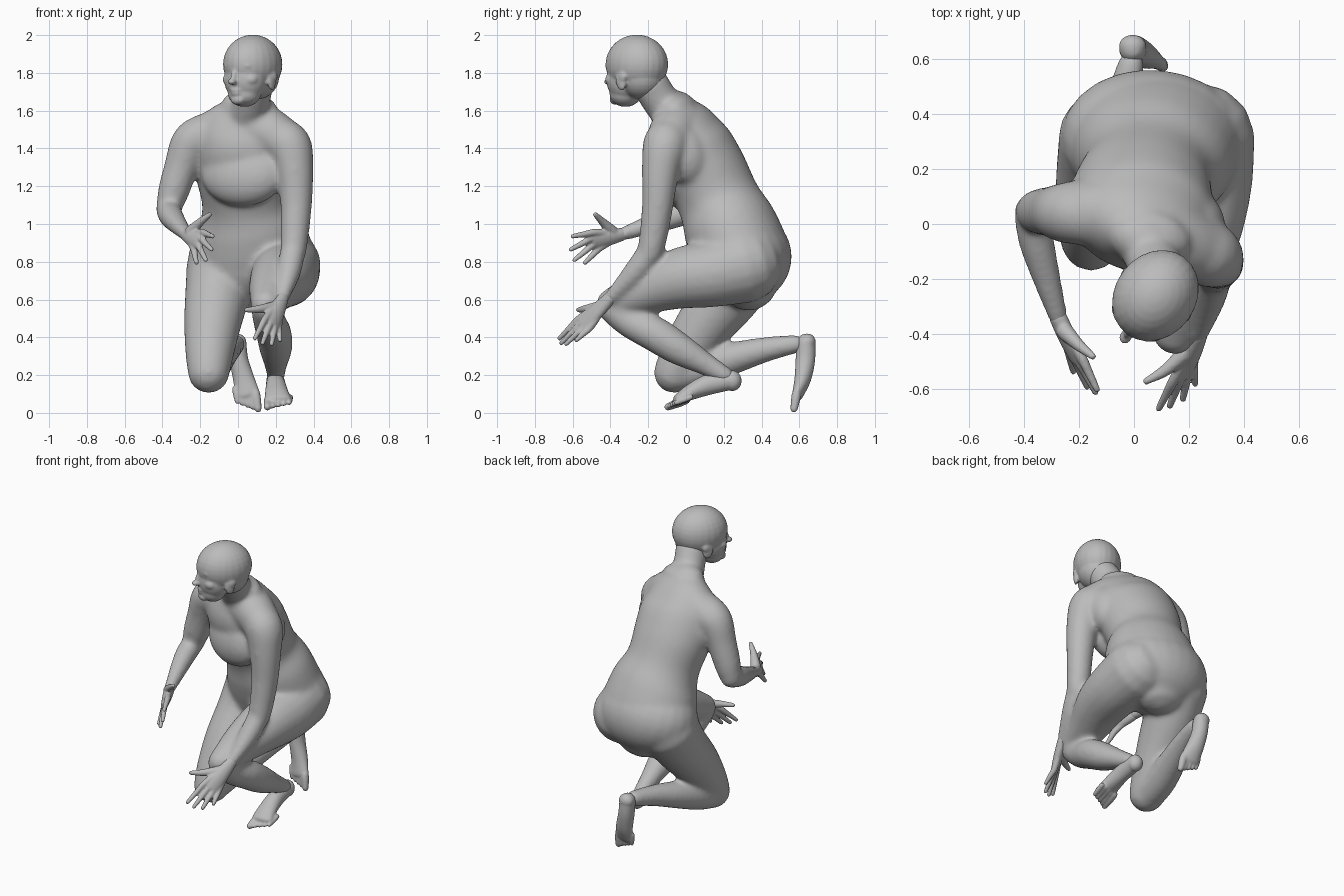
import bpy, bmesh, math
from mathutils import Vector, Matrix

old = bpy.data.objects.get("Cube")
if old:
    bpy.data.objects.remove(old, do_unlink=True)

clay = bpy.data.materials.new("clay grey")
clay.use_nodes = True
GREY = (0.5, 0.5, 0.5, 1)
clay.diffuse_color = GREY
clay.node_tree.nodes["Principled BSDF"].inputs["Base Color"].default_value = GREY
X = Vector((1, 0, 0))


def spline(rows, steps):
    """Smooth interpolation through rows of numbers."""
    rows = [Vector(r) for r in rows]
    out = []
    for i in range(len(rows) - 1):
        a, b = rows[i], rows[i + 1]
        p, n = rows[max(i - 1, 0)], rows[min(i + 2, len(rows) - 1)]
        for k in range(steps):
            t = k / steps
            out.append(a + (b - p) * (t / 2) + (2 * p - 5 * a + 4 * b - n) * (t * t / 2)
                       + (3 * a - p - 3 * b + n) * (t ** 3 / 2))
    return out + [rows[-1]]


def loft(bm, stations, side=X, side_end=None, steps=5, sides=20):
    """Rounded tube through (x, y, z, half width, half depth) stations."""
    rows = spline([s if len(s) == 5 else (*s, s[3]) for s in stations], steps)
    side_end = side_end or side
    last = len(rows) - 1
    rings = []
    for i, row in enumerate(rows):
        c = Vector(row[:3])
        t = (Vector(rows[min(i + 1, last)][:3]) - Vector(rows[max(i - 1, 0)][:3])).normalized()
        s = Vector(side).lerp(Vector(side_end), i / last)
        s = (s - t * s.dot(t)).normalized()
        b = t.cross(s)
        w, d = row[3], row[4]
        # rounded ends
        angles = [0]
        if i == 0:
            angles = [-80, -55, -28, 0]
        elif i == last:
            angles = [0, 28, 55, 80]
        for a in map(math.radians, angles):
            mid = c + t * (math.sin(a) * min(w, d))
            f = math.cos(a)
            rings.append([bm.verts.new(mid + s * (w * f * math.cos(q)) + b * (d * f * math.sin(q)))
                          for q in (math.tau * k / sides for k in range(sides))])
    for r0, r1 in zip(rings, rings[1:]):
        for k in range(sides):
            j = (k + 1) % sides
            bm.faces.new((r0[k], r0[j], r1[j], r1[k]))
    bm.faces.new(rings[0][::-1])
    bm.faces.new(rings[-1])


def ball(bm, centre, size, turn=0, tilt=0):
    """Ellipsoid turned about z and tilted about its own x."""
    m = (Matrix.Translation(centre) @ Matrix.Rotation(turn, 4, "Z")
         @ Matrix.Rotation(tilt, 4, "X") @ Matrix.Diagonal((*size, 1)))
    bmesh.ops.create_uvsphere(bm, u_segments=24, v_segments=16, radius=1, matrix=m)


def finish(bm, name, voxel, smooth):
    """Fuse the overlapping volumes into one skin."""
    bmesh.ops.recalc_face_normals(bm, faces=bm.faces)
    mesh = bpy.data.meshes.new(name)
    bm.to_mesh(mesh)
    bm.free()
    mesh.materials.append(clay)
    ob = bpy.data.objects.new(name, mesh)
    bpy.context.collection.objects.link(ob)
    fuse = ob.modifiers.new("fuse", "REMESH")
    fuse.mode = "VOXEL"
    fuse.voxel_size = voxel
    fuse.use_smooth_shade = True
    relax = ob.modifiers.new("relax", "SMOOTH")
    relax.factor = 0.5
    relax.iterations = smooth


# Torso, twisted from the hips to the shoulders
body = bmesh.new()
loft(body, [(.08, .33, .7, .2, .16), (.08, .3, .81, .31, .25), (.07, .235, .98, .29, .25),
            (.048, .175, 1.12, .24, .22), (.03, .1, 1.28, .258, .22), (.03, .025, 1.42, .265, .21),
            (.04, -.02, 1.53, .23, .16), (.05, -.055, 1.6, .15, .105)],
     X, (.95, -.32, 0), sides=32)
# Buttocks
ball(body, (.075, .3, .82), (.34, .262, .25), -.1, .4)
# Shoulder girdle
loft(body, [(-.22, .045, 1.44, .115), (-.08, .03, 1.49, .135), (.05, -.01, 1.5, .15),
            (.15, -.06, 1.49, .135), (.26, -.1, 1.42, .118)], Vector((0, 0, 1)))
# Shoulder blades
ball(body, (.205, -.01, 1.37), (.125, .13, .17), -.32, .3)
ball(body, (-.14, .075, 1.36), (.12, .12, .16), -.32, .3)
# Base of the neck
ball(body, (.06, -.045, 1.61), (.15, .1, .075), -.3, .3)
# Chest
ball(body, (.03, -.055, 1.275), (.235, .125, .185), -.32, -.25)
# Neck
loft(body, [(.045, -.04, 1.55, .12), (.068, -.125, 1.64, .1), (.09, -.19, 1.74, .1)])
# Arms
loft(body, [(.2, -.085, 1.46, .11), (.27, -.11, 1.415, .12), (.3, -.135, 1.28, .1),
            (.308, -.15, 1.1, .084), (.3, -.17, .95, .076), (.293, -.19, .85, .069)])
loft(body, [(.293, -.18, .87, .067), (.27, -.27, .745, .063), (.235, -.4, .61, .036)])
loft(body, [(-.16, .03, 1.48, .11), (-.245, .04, 1.43, .11), (-.3, .045, 1.3, .092),
            (-.342, .045, 1.17, .083), (-.368, .045, 1.08, .067)])
loft(body, [(-.368, .04, 1.08, .067), (-.35, -.08, 1.035, .064), (-.275, -.34, .945, .036)])
# Raised left leg
loft(body, [(.24, .31, .78, .2), (.25, .15, .74, .18), (.225, -.03, .712, .163),
            (.185, -.2, .655, .13), (.15, -.39, .577, .085)])
loft(body, [(.15, -.392, .56, .082), (.165, -.3, .485, .085), (.19, -.17, .42, .094),
            (.2, -.04, .34, .087), (.2, .1, .26, .062), (.2, .21, .195, .048)])
# Kneeling right leg
loft(body, [(-.08, .31, .765, .195), (-.11, .22, .62, .172), (-.135, .1, .47, .152),
            (-.15, 0, .32, .13), (-.155, -.06, .215, .112)])
loft(body, [(-.155, -.06, .205, .1), (-.14, .08, .24, .1), (-.1, .25, .29, .086),
            (-.05, .42, .335, .067), (-.01, .58, .365, .05)])
finish(body, "body", 0.013, 16)

# Head, turned toward its right
head = bmesh.new()
TURN = -math.radians(36)
AXIS = Matrix.Translation((.078, -.26, 0)) @ Matrix.Rotation(TURN, 4, "Z")


def face(side, ahead, z, size, tilt=0):
    ball(head, AXIS @ Vector((side, -ahead, z)), size, TURN, tilt)


face(0, 0, 1.845, (.148, .175, .157))                  # skull
face(0, -.03, 1.78, (.122, .125, .12))                 # back of skull
face(0, .065, 1.765, (.117, .105, .125))               # face
face(0, .075, 1.69, (.09, .082, .07))                  # jaw
face(0, .137, 1.658, (.042, .028, .028))               # chin
face(0, .163, 1.785, (.017, .024, .045), -.3)          # nose bridge
face(0, .187, 1.753, (.023, .024, .017))               # nose tip
face(0, .152, 1.71, (.036, .02, .01))                  # upper lip
face(0, .15, 1.69, (.032, .02, .01))                   # lower lip
for s in (-1, 1):
    face(s * .045, .136, 1.838, (.045, .025, .016))    # brow
    face(s * .048, .133, 1.81, (.024, .02, .013))      # eye
    face(s * .068, .105, 1.765, (.042, .045, .035))    # cheek
    face(s * .13, .01, 1.755, (.015, .032, .05), .2)   # ear
    face(s * .138, -.004, 1.78, (.012, .026, .026))    # ear rim
finish(head, "head", 0.008, 4)


def hand(name, wrist, knuckles, tips, thumb):
    """Palm with four fingers from index to little, and a thumb."""
    bm = bmesh.new()
    wrist = Vector(wrist)
    kn = [Vector(k) for k in knuckles]
    across = kn[0] - kn[-1]
    mid = (kn[1] + kn[2]) / 2
    loft(bm, [(*wrist, .035, .032), (*wrist.lerp(mid, .5), .047, .03), (*mid, .05, .021)], across)
    for k, tip in zip(kn, map(Vector, tips)):
        loft(bm, [(*wrist.lerp(k, .5), .019), (*k, .019), (*k.lerp(tip, .5), .016), (*tip, .012)],
             across, sides=12)
    loft(bm, [(*p, r) for p, r in zip(thumb, (.032, .022, .013))], across, sides=12)
    finish(bm, name, 0.006, 3)


hand("left_hand", (.235, -.4, .61),
     [(.145, -.565, .5), (.17, -.555, .475), (.195, -.535, .46), (.215, -.505, .455)],
     [(.09, -.67, .395), (.13, -.66, .37), (.178, -.635, .365), (.222, -.58, .385)],
     [(.195, -.46, .56), (.115, -.53, .55), (.045, -.57, .545)])
hand("right_hand", (-.275, -.34, .945),
     [(-.19, -.485, .955), (-.2, -.495, .925), (-.215, -.485, .895), (-.235, -.46, .87)],
     [(-.135, -.6, .935), (-.14, -.61, .865), (-.17, -.59, .81), (-.22, -.535, .795)],
     [(-.25, -.39, .96), (-.2, -.44, 1.01), (-.15, -.48, 1.05)])


def foot(name, stations, heel, side, big, little, reach):
    """Foot with a heel and five toes spread from the big one to the little one."""
    bm = bmesh.new()
    loft(bm, stations, side)
    ball(bm, *heel)
    big, little, reach = Vector(big), Vector(little), Vector(reach)
    for i in range(5):
        root = big.lerp(little, i / 4)
        r = .025 if i == 0 else .02 - i * .001
        loft(bm, [(*(root - reach * .7), r), (*root, r), (*(root + reach * (1 - i * .08)), r * .8)],
             side, sides=12)
    finish(bm, name, 0.007, 4)


foot("left_foot", [(.197, .23, .17, .048, .05), (.2, .12, .15, .052, .055),
                   (.205, .02, .108, .062, .042), (.21, -.04, .075, .07, .028)],
     ((.197, .245, .17), (.048, .05, .055)), X,
     (.16, -.04, .054), (.274, -.015, .068), (-.004, -.055, -.022))
foot("right_foot", [(-.005, .635, .37, .05, .05), (.005, .632, .28, .05, .052),
                    (.03, .618, .18, .057, .044), (.05, .592, .1, .066, .03)],
     ((-.005, .645, .375), (.05, .042, .045)), (1, -.15, 0),
     (.098, .58, .07), (-.01, .593, .092), (.008, -.008, -.048))
